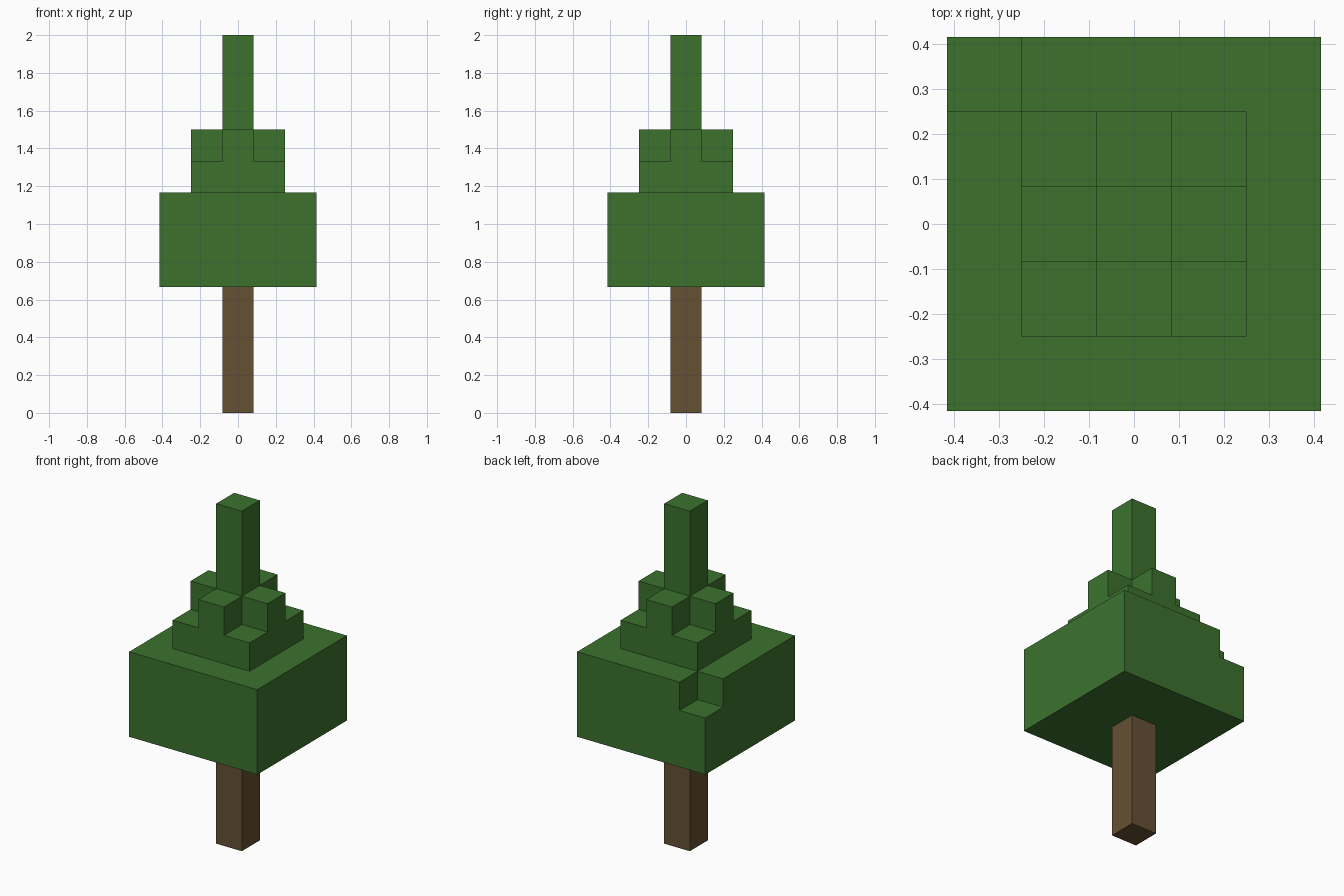
import bpy
import bmesh

if "Cube" in bpy.data.objects:
    bpy.data.objects.remove(bpy.data.objects["Cube"], do_unlink=True)

U = 1 / 6  # edge length of one block


def material(name, rgb):
    mat = bpy.data.materials.new(name)
    mat.use_nodes = True
    colour = (*rgb, 1)
    mat.diffuse_color = colour
    bsdf = mat.node_tree.nodes["Principled BSDF"]
    bsdf.inputs["Base Color"].default_value = colour
    bsdf.inputs["Roughness"].default_value = 0.9
    return mat


def square(half):
    return [(-half, -half), (half, -half), (half, half), (-half, half)]


def prism(name, outline, bottom, top, mat):
    """Extrude an outline in block units between two block heights."""
    bm = bmesh.new()
    base = bm.faces.new([bm.verts.new((x * U, y * U, bottom * U)) for x, y in outline])
    result = bmesh.ops.extrude_face_region(bm, geom=[base], use_keep_orig=True)
    for v in result["geom"]:
        if isinstance(v, bmesh.types.BMVert):
            v.co.z = top * U
    bmesh.ops.recalc_face_normals(bm, faces=bm.faces[:])
    mesh = bpy.data.meshes.new(name)
    bm.to_mesh(mesh)
    bm.free()
    mesh.materials.append(mat)
    obj = bpy.data.objects.new(name, mesh)
    bpy.context.collection.objects.link(obj)
    return obj


bark = material("bark brown", (0.133, 0.082, 0.033))
leaf = material("leaf green", (0.045, 0.168, 0.027))

a, b, c = 0.5, 1.5, 2.5  # half widths of one, three and five blocks

# Wide canopy with one block missing from the back corner of its top layer
notched = [(-c, -c), (c, -c), (c, c), (-b, c), (-b, b), (-c, b)]
# Plus-shaped layer, one arm on each side
plus = [(-a, -b), (a, -b), (a, -a), (b, -a), (b, a), (a, a),
        (a, b), (-a, b), (-a, a), (-b, a), (-b, -a), (-a, -a)]

prism("trunk", square(a), 0, 4, bark)
prism("lower_canopy", square(c), 4, 6, leaf)
prism("lower_canopy_top_layer", notched, 6, 7, leaf)
prism("middle_canopy", square(b), 7, 8, leaf)
prism("upper_canopy_cross", plus, 8, 9, leaf)
prism("tree_top", square(a), 9, 12, leaf)
